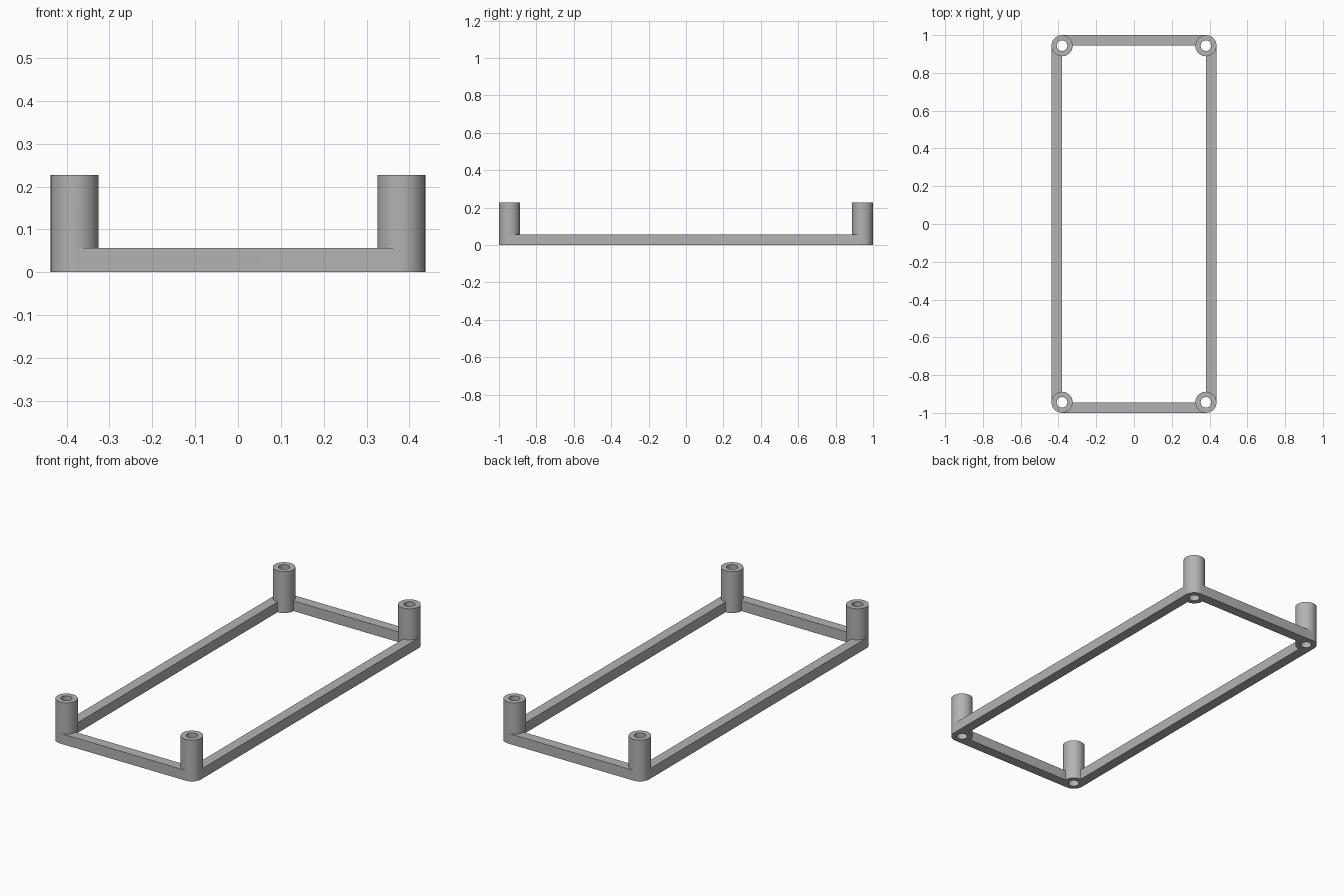
import bpy
import math

cube = bpy.data.objects.get("Cube")
if cube:
    bpy.data.objects.remove(cube, do_unlink=True)

HALF_X, HALF_Y = 0.437, 1.0
POST_R, BORE_R, POST_H = 0.056, 0.028, 0.227
RAIL = 0.056
CX, CY = HALF_X - POST_R, HALF_Y - POST_R
CORNERS = [(sx * CX, sy * CY) for sx in (-1, 1) for sy in (-1, 1)]

grey = bpy.data.materials.new("plain_grey")
grey.use_nodes = True
colour = (0.45, 0.45, 0.45, 1)
grey.diffuse_color = colour
grey.node_tree.nodes["Principled BSDF"].inputs["Base Color"].default_value = colour


def box(name, centre, size):
    bpy.ops.mesh.primitive_cube_add(size=1, location=centre)
    ob = bpy.context.object
    ob.name = name
    ob.scale = size
    bpy.ops.object.transform_apply(location=True, rotation=False, scale=True)
    ob.data.materials.append(grey)
    return ob


def cylinder(name, xy, radius, bottom, top):
    bpy.ops.mesh.primitive_cylinder_add(
        vertices=64, radius=radius, depth=top - bottom,
        location=(*xy, (bottom + top) / 2))
    ob = bpy.context.object
    ob.name = name
    ob.data.materials.append(grey)
    return ob


def combine(target, other, operation):
    bpy.context.view_layer.objects.active = target
    mod = target.modifiers.new(operation.lower(), 'BOOLEAN')
    mod.operation, mod.object, mod.solver = operation, other, 'EXACT'
    bpy.ops.object.modifier_apply(modifier=mod.name)
    bpy.data.objects.remove(other, do_unlink=True)


# Corner posts, then rails running between post centres, flush with the outside
parts = [cylinder("post", c, POST_R, 0, POST_H) for c in CORNERS]
for s in (-1, 1):
    parts.append(box("end_rail", (0, s * (HALF_Y - RAIL / 2), RAIL / 2),
                     (2 * CX, RAIL, RAIL)))
    parts.append(box("side_rail", (s * (HALF_X - RAIL / 2), 0, RAIL / 2),
                     (RAIL, 2 * CY, RAIL)))

# Fuse into one frame
frame = parts[0]
frame.name = "standoff_frame"
for part in parts[1:]:
    combine(frame, part, 'UNION')

# Screw bores right through each post
for c in CORNERS:
    combine(frame, cylinder("bore_cutter", c, BORE_R, -0.1, POST_H + 0.1), 'DIFFERENCE')

bpy.ops.object.select_all(action='DESELECT')
frame.select_set(True)
bpy.context.view_layer.objects.active = frame
bpy.ops.object.shade_smooth_by_angle(angle=math.radians(30))
